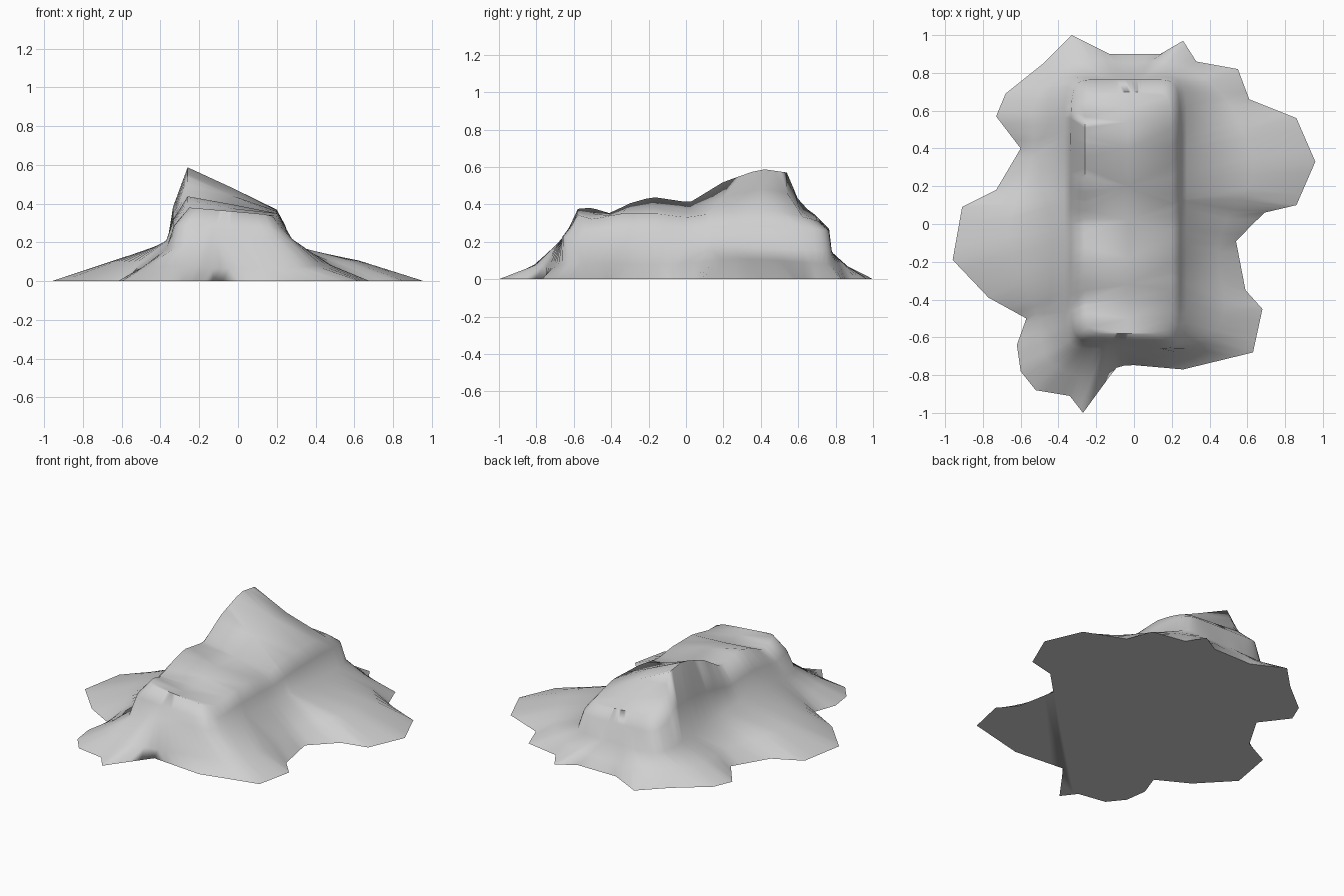
import bpy, bmesh, math
from mathutils import Vector

if "Cube" in bpy.data.objects:
    bpy.data.objects.remove(bpy.data.objects["Cube"])

# Ragged ground outline, clockwise from the back
OUTLINE = [(-.33, 1), (-.13, .9), (.14, .9), (.26, .97), (.33, .86), (.55, .82),
           (.61, .66), (.86, .56), (.96, .33), (.86, .1), (.69, .06), (.54, -.09),
           (.59, -.35), (.68, -.45), (.63, -.68), (.26, -.77), (-.08, -.74),
           (-.27, -1), (-.34, -.91), (-.52, -.88), (-.6, -.78), (-.62, -.64),
           (-.57, -.5), (-.77, -.39), (-.96, -.19), (-.91, .09), (-.73, .18),
           (-.6, .4), (-.73, .57), (-.68, .69), (-.48, .85)]
# Crest heights (y, z) along the left and right edges of the plateau
LEFT_CREST = [(-.58, .38), (-.5, .38), (-.4, .35), (-.32, .4), (-.18, .44),
              (.02, .41), (.2, .52), (.4, .59), (.54, .57), (.61, .4), (.7, .34)]
RIGHT_CREST = [(-.58, .34), (-.5, .32), (-.35, .35), (-.15, .35), (0, .33),
               (.2, .36), (.45, .37), (.6, .34), (.7, .31)]
STEPS = 4


def sample(profile, t):
    """Linear interpolation through a list of (position, value) pairs."""
    if t <= profile[0][0]:
        return profile[0][1]
    for (a, va), (b, vb) in zip(profile, profile[1:]):
        if t <= b:
            return va + (vb - va) * (t - a) / (b - a)
    return profile[-1][1]


def box_point(angle, x0, x1, y0, y1, power=10):
    """Point on a rounded rectangle in the given direction."""
    c, s = math.cos(angle), math.sin(angle)
    r = (abs(c) ** power + abs(s) ** power) ** (-1 / power)
    return (x0 + x1 + (x1 - x0) * c * r) / 2, (y0 + y1 + (y1 - y0) * s * r) / 2


def plateau_point(x, y):
    u = min(max((x + .25) / .45, 0), 1)
    left, right = sample(LEFT_CREST, y), sample(RIGHT_CREST, y)
    return Vector((x, y, left + (right - left) * u))


def spoke(edge):
    """Points climbing from the ground edge to the middle of the plateau."""
    angle = math.atan2(edge.y / .95, edge.x / .8)
    rim = plateau_point(*box_point(angle, -.26, .2, -.58, .7))
    shoulder = Vector((*box_point(angle, -.335, .245, -.62, .765), rim.z * .45 + .12))
    foot = Vector((*box_point(angle, -.37, .28, -.66, .78), .19 - .05 * edge.y))
    # The apron sinks lower around the front corner lobe
    foot.z -= .07 * max(0, 1 - (foot.xy - Vector((-.37, -.62))).length / .3)
    skirt = foot.lerp(edge, .55)
    skirt.z = .05 + .09 * (edge - foot).xy.length
    # Spine points snap to shared stations so both halves weld together
    station = min((y for y, z in LEFT_CREST), key=lambda y: abs(y - rim.y))
    return [edge, skirt, foot, shoulder, rim, plateau_point(-.03, station)]


# Subdivided ground edge, then one spoke per point
edges = []
for a, b in zip(OUTLINE, OUTLINE[1:] + OUTLINE[:1]):
    a, b = Vector((*a, 0)), Vector((*b, 0))
    edges += [a.lerp(b, i / STEPS) for i in range(STEPS)]
rows = [spoke(e) for e in edges]

# Soften the skirt by averaging neighbouring spokes
skirts = [row[1] for row in rows]
for i, row in enumerate(rows):
    near = [skirts[(i + k) % len(rows)] for k in range(-STEPS, STEPS + 1)]
    row[1] = sum(near, Vector()) / len(near)

bm = bmesh.new()
spokes = [[bm.verts.new(p) for p in row] for row in rows]
for s, t in zip(spokes, spokes[1:] + spokes[:1]):
    for k in range(len(s) - 1):
        bm.faces.new((s[k], s[k + 1], t[k + 1], t[k]))
bm.faces.new([s[0] for s in spokes])
bmesh.ops.remove_doubles(bm, verts=bm.verts, dist=.001)
bmesh.ops.recalc_face_normals(bm, faces=bm.faces)

mesh = bpy.data.meshes.new("rock_outcrop")
bm.to_mesh(mesh)
bm.free()
rock = bpy.data.objects.new("rock_outcrop", mesh)
bpy.context.collection.objects.link(rock)

# Plain stone colour
stone = bpy.data.materials.new("pale_stone")
stone.use_nodes = True
color = (.63, .63, .63, 1)
stone.diffuse_color = color
stone.node_tree.nodes["Principled BSDF"].inputs["Base Color"].default_value = color
mesh.materials.append(stone)

bpy.ops.object.select_all(action="DESELECT")
rock.select_set(True)
bpy.context.view_layer.objects.active = rock
bpy.ops.object.shade_smooth_by_angle(angle=math.radians(85))
